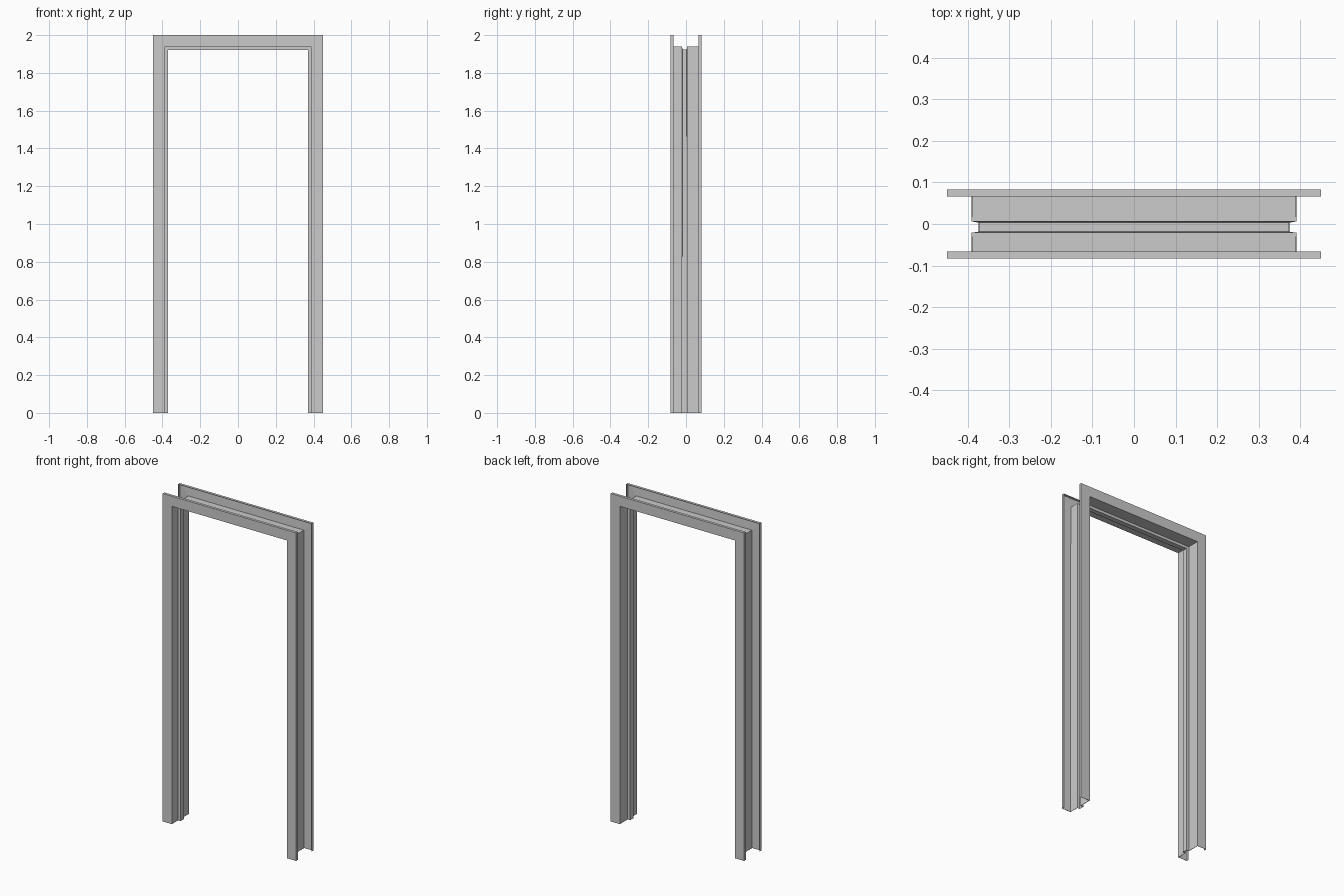
import bpy
import bmesh

if "Cube" in bpy.data.objects:
    bpy.data.objects.remove(bpy.data.objects["Cube"])

HALF_W, HEIGHT, SHEET = 0.45, 2.0, 0.002

# Folded sheet profile: (distance in from the outer edge, y), front lip to back lip
profile = [
    (0, -0.0665), (0, -0.083),                 # front return lip
    (0.062, -0.083), (0.062, -0.023),          # front face and reveal
    (0.0785, -0.023), (0.0785, 0.008),         # door stop
    (0.062, 0.008), (0.062, 0.083),            # back reveal
    (0, 0.083), (0, 0.0665),                   # back face and return lip
]

# Stations along the frame: right foot, right mitre, left mitre, left foot
stations = [(1, False), (1, True), (-1, True), (-1, False)]

# Sweep the profile up, across and down
bm = bmesh.new()
rings = []
for side, at_top in stations:
    rings.append([bm.verts.new((side * (HALF_W - d), y, HEIGHT - d if at_top else 0))
                  for d, y in profile])
for r0, r1 in zip(rings, rings[1:]):
    for i in range(len(profile) - 1):
        bm.faces.new((r0[i], r1[i], r1[i + 1], r0[i + 1]))

mesh = bpy.data.meshes.new("door_frame")
bm.to_mesh(mesh)
bm.free()
frame = bpy.data.objects.new("door_frame", mesh)
bpy.context.collection.objects.link(frame)

# Sheet thickness, added on the hidden wall side
solid = frame.modifiers.new("sheet_thickness", "SOLIDIFY")
solid.thickness = SHEET
solid.offset = -1
solid.use_even_offset = True
